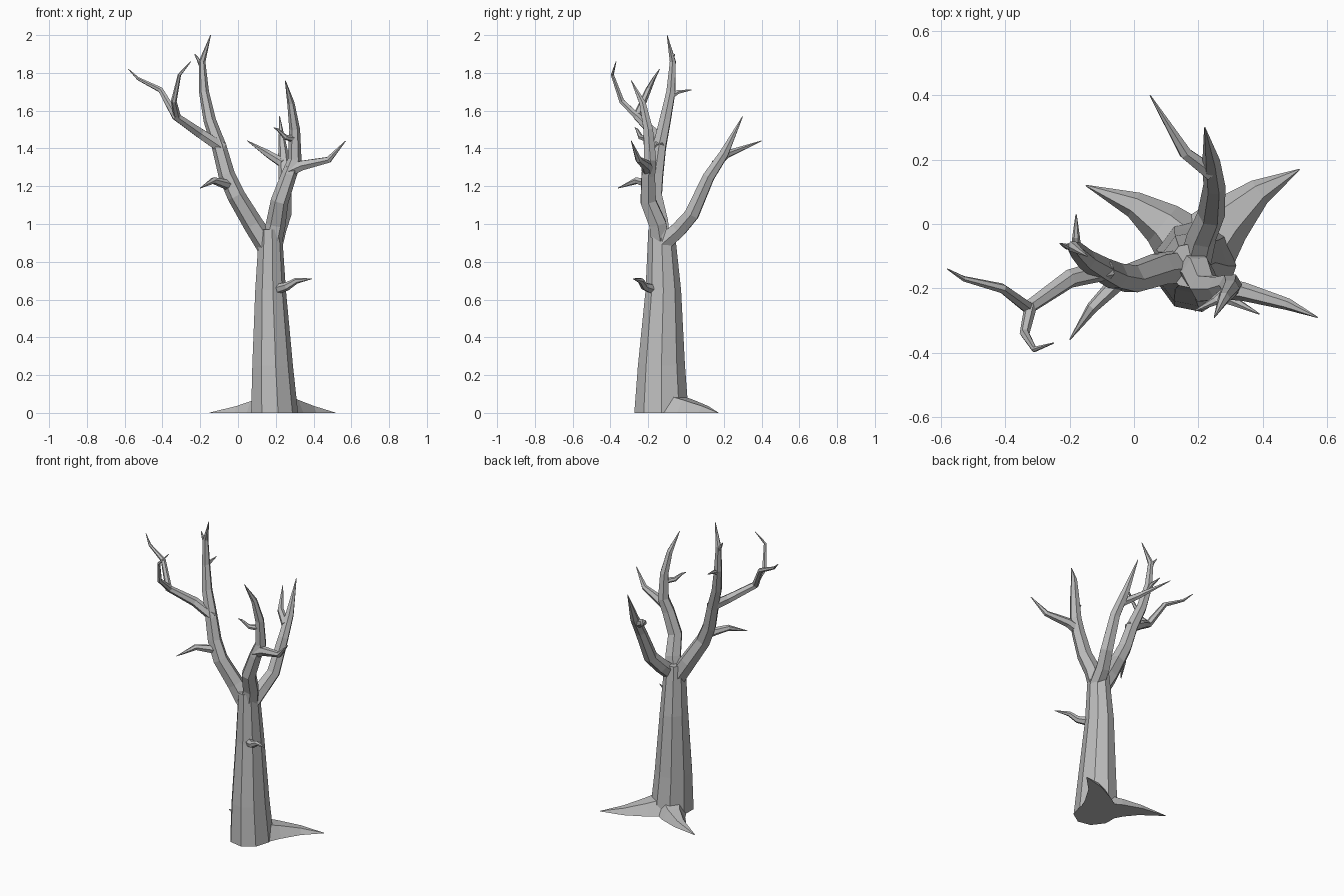
import bpy, bmesh, math
from mathutils import Vector

default_cube = bpy.data.objects.get("Cube")
if default_cube:
    bpy.data.objects.remove(default_cube, do_unlink=True)

bark = bpy.data.materials.new("grey_bark")
bark.use_nodes = True
grey = (.5, .5, .5, 1)
bark.diffuse_color = grey
bark.node_tree.nodes["Principled BSDF"].inputs["Base Color"].default_value = grey


def limb(name, radius, path, power=.7, end_radius=.002, sides=6,
         upright=False, grounded=False, depth=1):
    """Faceted tube along a path, its radius tapering with the distance covered."""
    centres = [Vector(point) for point in path]
    lengths = [(after - before).length for before, after in zip(centres, centres[1:])]
    up = Vector((0, 0, 1))
    side = Vector((1, 0, 0))
    if abs((centres[1] - centres[0]).normalized().x) > .8:
        side = Vector((0, 1, 0))

    bm = bmesh.new()
    rings = []
    for index, centre in enumerate(centres):
        before = centres[max(index - 1, 0)]
        after = centres[min(index + 1, len(centres) - 1)]
        along = up if upright else (after - before).normalized()
        side = (side - along * side.dot(along)).normalized()
        other = along.cross(side) * depth
        remaining = sum(lengths[index:]) / sum(lengths)
        reach = end_radius + (radius - end_radius) * remaining ** power
        ring = []
        for step in range(sides):
            angle = math.tau * step / sides
            corner = centre + reach * (side * math.cos(angle) + other * math.sin(angle))
            if grounded:
                corner.z = max(corner.z, 0)
            ring.append(bm.verts.new(corner))
        rings.append(ring)

    # Walls between neighbouring rings, then the two end caps
    for lower, upper in zip(rings, rings[1:]):
        for step in range(sides):
            following = (step + 1) % sides
            bm.faces.new((lower[step], lower[following], upper[following], upper[step]))
    bm.faces.new(reversed(rings[0]))
    bm.faces.new(rings[-1])
    bmesh.ops.dissolve_degenerate(bm, dist=.0005, edges=bm.edges[:])
    bmesh.ops.recalc_face_normals(bm, faces=bm.faces[:])

    mesh = bpy.data.meshes.new(name)
    bm.to_mesh(mesh)
    bm.free()
    mesh.materials.append(bark)
    bpy.context.collection.objects.link(bpy.data.objects.new(name, mesh))


# Trunk, widest at the foot
limb("trunk", .128, [(.19, -.13, 0), (.18, -.13, .25), (.17, -.12, .65), (.17, -.13, .97)],
     power=1, end_radius=.062, sides=9, upright=True, depth=1.14)

# Roots lying on the ground
limb("back_right_root", .1, [(.16, -.07, 0), (.09, 0, 0), (0, .06, 0), (-.15, .12, 0)],
     power=1.1, grounded=True)
limb("back_left_root", .11, [(.22, -.07, 0), (.29, .01, 0), (.39, .1, 0), (.515, .17, 0)],
     power=1, grounded=True)

# Right bough with its side branch and twigs
limb("right_bough", .058, [(.17, -.13, .86), (.08, -.14, 1), (-.01, -.17, 1.15),
                           (-.06, -.16, 1.26), (-.1, -.14, 1.41), (-.15, -.11, 1.55),
                           (-.18, -.08, 1.7), (-.19, -.07, 1.86), (-.145, -.1, 2)], power=.6)
limb("right_side_branch", .034, [(-.08, -.14, 1.4), (-.2, -.17, 1.48), (-.33, -.26, 1.57),
                                 (-.41, -.2, 1.71), (-.53, -.17, 1.77), (-.58, -.14, 1.82)])
limb("right_front_twig", .02, [(-.32, -.25, 1.56), (-.34, -.34, 1.65),
                               (-.31, -.39, 1.79), (-.25, -.37, 1.86)])
limb("right_low_twig", .03, [(-.03, -.16, 1.2), (-.13, -.26, 1.23), (-.2, -.36, 1.19)])
limb("right_back_twig", .017, [(-.18, -.09, 1.67), (-.18, -.04, 1.7), (-.18, .03, 1.71)])
limb("right_top_twig", .014, [(-.19, -.07, 1.83), (-.21, -.07, 1.87), (-.23, -.06, 1.9)])

# Left bough with its side branch and twig
limb("left_bough", .057, [(.17, -.13, .87), (.2, -.15, 1), (.22, -.2, 1.12),
                          (.27, -.2, 1.26), (.3, -.19, 1.34), (.3, -.2, 1.5),
                          (.28, -.23, 1.64), (.25, -.29, 1.76)], power=.6)
limb("left_side_branch", .034, [(.27, -.2, 1.28), (.34, -.21, 1.31),
                                (.48, -.25, 1.34), (.57, -.29, 1.44)])
limb("left_twig", .02, [(.3, -.2, 1.45), (.25, -.24, 1.46), (.21, -.26, 1.5), (.19, -.27, 1.51)])

# Back bough with its twig
limb("back_bough", .05, [(.19, -.12, .9), (.21, -.04, .97), (.24, .03, 1.05),
                         (.25, .12, 1.25), (.24, .2, 1.37), (.22, .3, 1.57)], power=.5)
limb("back_twig", .027, [(.24, .16, 1.32), (.16, .22, 1.37), (.05, .4, 1.44)])

# Small twig low on the trunk
limb("trunk_twig", .03, [(.19, -.16, .65), (.26, -.22, .67), (.31, -.24, .7), (.39, -.28, .71)])
